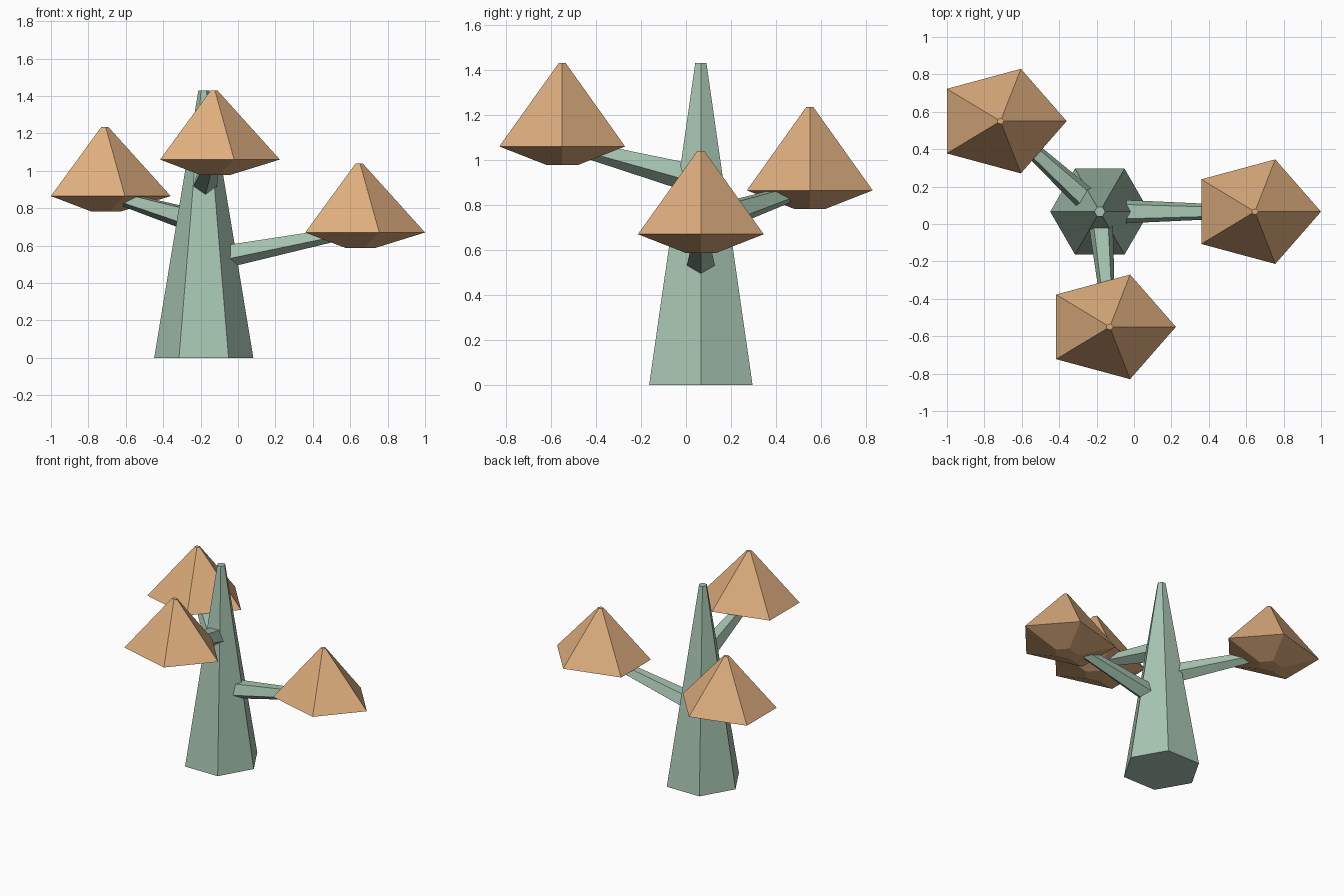
import bpy
import bmesh
from math import sin, cos, pi
from mathutils import Vector

cube = bpy.data.objects.get("Cube")
if cube:
    bpy.data.objects.remove(cube, do_unlink=True)


def make_material(name, color):
    mat = bpy.data.materials.new(name)
    mat.use_nodes = True
    mat.diffuse_color = color
    mat.node_tree.nodes["Principled BSDF"].inputs["Base Color"].default_value = color
    return mat


def loft(name, sides, rings, u, v, turn, mat):
    """Join polygon rings, each (centre, radius), into a closed flat-shaded solid."""
    bm = bmesh.new()
    loops = []
    for centre, radius in rings:
        angles = [turn + 2 * pi * i / sides for i in range(sides)]
        loops.append([bm.verts.new(centre + radius * (u * cos(a) + v * sin(a)))
                      for a in angles])
    for low, high in zip(loops, loops[1:]):
        for i in range(sides):
            j = (i + 1) % sides
            bm.faces.new((low[i], low[j], high[j], high[i]))
    bm.faces.new(loops[0][::-1])
    bm.faces.new(loops[-1])
    bmesh.ops.recalc_face_normals(bm, faces=bm.faces)
    mesh = bpy.data.meshes.new(name)
    bm.to_mesh(mesh)
    bm.free()
    mesh.materials.append(mat)
    obj = bpy.data.objects.new(name, mesh)
    bpy.context.collection.objects.link(obj)
    return obj


green = make_material("pale green stem", (0.386, 0.558, 0.445, 1))
tan = make_material("tan cap", (0.73, 0.423, 0.209, 1))

X, Y, Z = Vector((1, 0, 0)), Vector((0, 1, 0)), Vector((0, 0, 1))
BASE = Vector((-0.183, 0.066, 0))

# Tapered six-sided trunk
loft("trunk", 6, [(BASE, 0.265), (BASE + Z * 1.43, 0.029)], X, Y, 0, green)

# Each cap hangs on a branch: rim centre of the cap
caps = {
    "left": Vector((0.646, 0.066, 0.67)),
    "right": Vector((-0.714, 0.55, 0.865)),
    "front": Vector((-0.13, -0.55, 1.06)),
}
for side, rim in caps.items():
    # Five-sided cap, slightly narrow in depth: underside, rim, tip
    rings = [(rim - Z * 0.083, 0.086), (rim, 0.354), (rim + Z * 0.37, 0.02)]
    loft(side + "_cap", 5, rings, X, Y * 0.83, 0, tan)

    # Five-sided branch rising from the trunk axis into the cap
    start = Vector((BASE.x, BASE.y, rim.z - 0.145))
    end = rim + Z * 0.015
    along = (end - start).normalized()
    across = Z.cross(along).normalized()
    loft(side + "_branch", 5, [(start, 0.072), (end, 0.032)],
         across, along.cross(across), -pi / 2, green)
